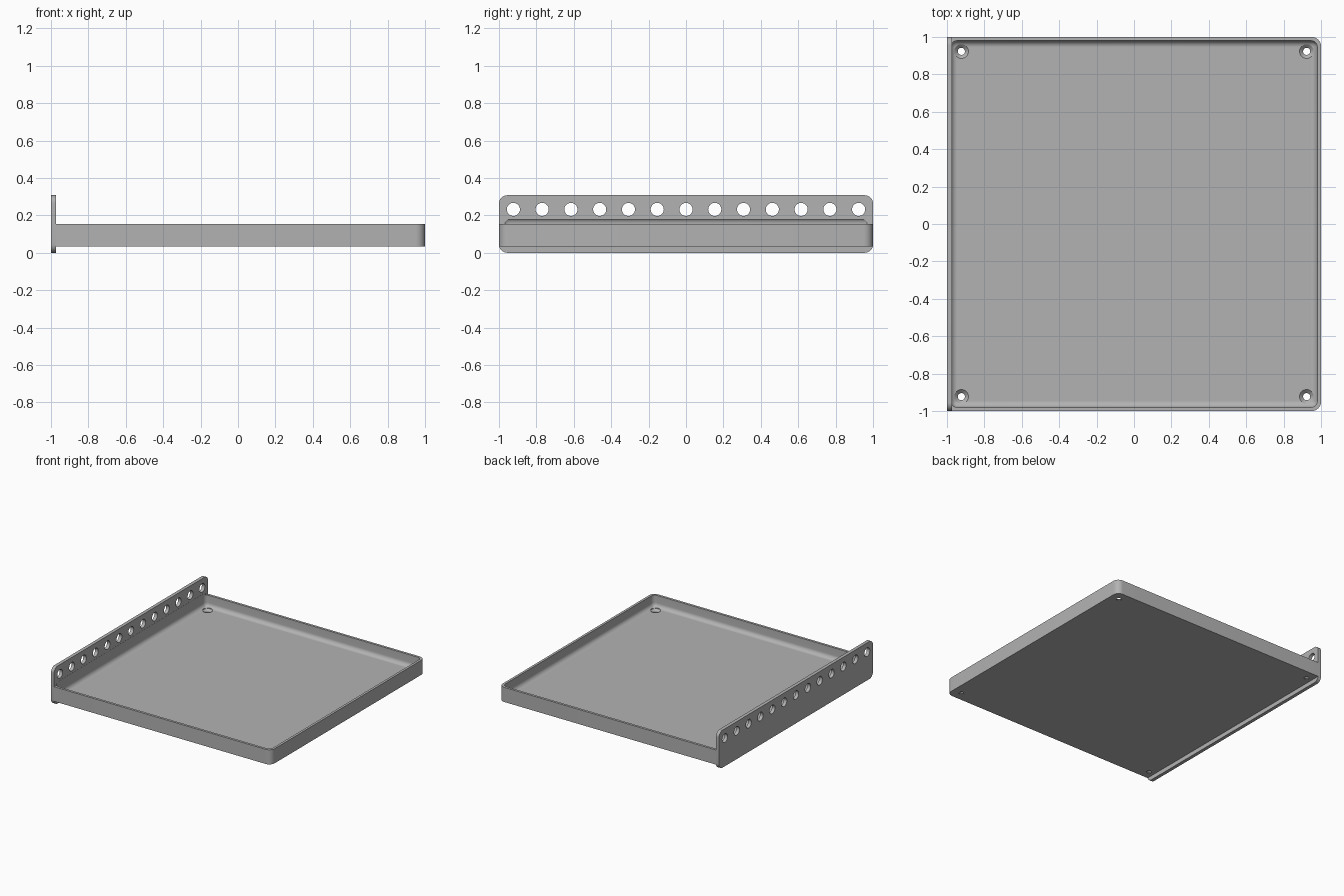
import bpy, bmesh, math
from mathutils import Matrix, Vector

cube = bpy.data.objects.get("Cube")
if cube:
    bpy.data.objects.remove(cube, do_unlink=True)

grey = bpy.data.materials.new("light grey")
grey.use_nodes = True
colour = (0.448, 0.448, 0.448, 1)
grey.diffuse_color = colour
grey.node_tree.nodes["Principled BSDF"].inputs["Base Color"].default_value = colour


def finish(bm, name):
    bmesh.ops.recalc_face_normals(bm, faces=bm.faces)
    mesh = bpy.data.meshes.new(name)
    bm.to_mesh(mesh)
    bm.free()
    mesh.materials.append(grey)
    obj = bpy.data.objects.new(name, mesh)
    bpy.context.collection.objects.link(obj)
    return obj


def rounded_box(name, low, high, radius, keep):
    """Box whose edges chosen by keep(midpoint, direction) are rounded."""
    low, high = Vector(low), Vector(high)
    bm = bmesh.new()
    bmesh.ops.create_cube(bm, size=1)
    for v in bm.verts:
        v.co = (low + high) / 2 + v.co * (high - low)
    edges = [e for e in bm.edges
             if keep((e.verts[0].co + e.verts[1].co) / 2,
                     (e.verts[1].co - e.verts[0].co).normalized())]
    bmesh.ops.bevel(bm, geom=edges, offset=radius, segments=8, profile=0.5,
                    affect='EDGES', clamp_overlap=True)
    return finish(bm, name)


def lathes(name, profile, places, turn=Matrix()):
    """Copies of one turned solid; profile is (radius, height) pairs."""
    bm = bmesh.new()
    n = 32
    for place in places:
        rings = []
        for r, h in profile:
            ring = []
            for i in range(n):
                a = math.tau * i / n
                p = turn @ Vector((r * math.cos(a), r * math.sin(a), h))
                ring.append(bm.verts.new(p + Vector(place)))
            rings.append(ring)
        bm.faces.new(rings[0])
        bm.faces.new(rings[-1])
        for a, b in zip(rings, rings[1:]):
            for i in range(n):
                j = (i + 1) % n
                bm.faces.new((a[i], a[j], b[j], b[i]))
    return finish(bm, name)


def cut(obj, cutter):
    mod = obj.modifiers.new("cut", 'BOOLEAN')
    mod.operation = 'DIFFERENCE'
    mod.solver = 'EXACT'
    mod.object = cutter
    bpy.context.view_layer.objects.active = obj
    bpy.ops.object.modifier_apply(modifier=mod.name)


face_x = -0.972     # inner face of the mounting plate
floor_z = 0.06

# Tray body with its two free corners rounded
tray = rounded_box("tray", (face_x, -1, 0.035), (1, 1, 0.155), 0.05,
                   lambda m, d: abs(d.z) > 0.9 and m.x > 0)

# Upright mounting plate with four rounded corners
plate = rounded_box("mounting_plate", (-1, -1, 0), (face_x, 1, 0.308), 0.045,
                    lambda m, d: abs(d.x) > 0.9)

# Filleted hollow, which also leaves a shallow recess in the plate
hollow = rounded_box("hollow_cutter", (-0.98, -0.98, floor_z),
                     (0.98, 0.98, 0.19), 0.034, lambda m, d: True)

# Countersunk screw holes in the tray corners
c = 12 / 13
corners = [(x, y, 0) for x in (-c, c) for y in (-c, c)]
screws = lathes("screw_cutter",
                [(0.019, 0), (0.019, 0.04), (0.038, 0.058), (0.038, 0.12)],
                corners)

# Row of round holes along the plate
row = [(-1, 2 * i / 13, 0.232) for i in range(-6, 7)]
holes = lathes("hole_cutter", [(0.035, -0.05), (0.035, 0.08)], row,
               Matrix.Rotation(math.pi / 2, 3, 'Y'))

cut(tray, hollow)
cut(tray, screws)
cut(plate, hollow)
cut(plate, holes)
for cutter in (hollow, screws, holes):
    bpy.data.objects.remove(cutter, do_unlink=True)

# Smooth fillets and hole walls, sharp edges elsewhere
bpy.ops.object.select_all(action='DESELECT')
for obj in (tray, plate):
    obj.select_set(True)
bpy.context.view_layer.objects.active = tray
bpy.ops.object.shade_smooth_by_angle(angle=math.radians(30))
